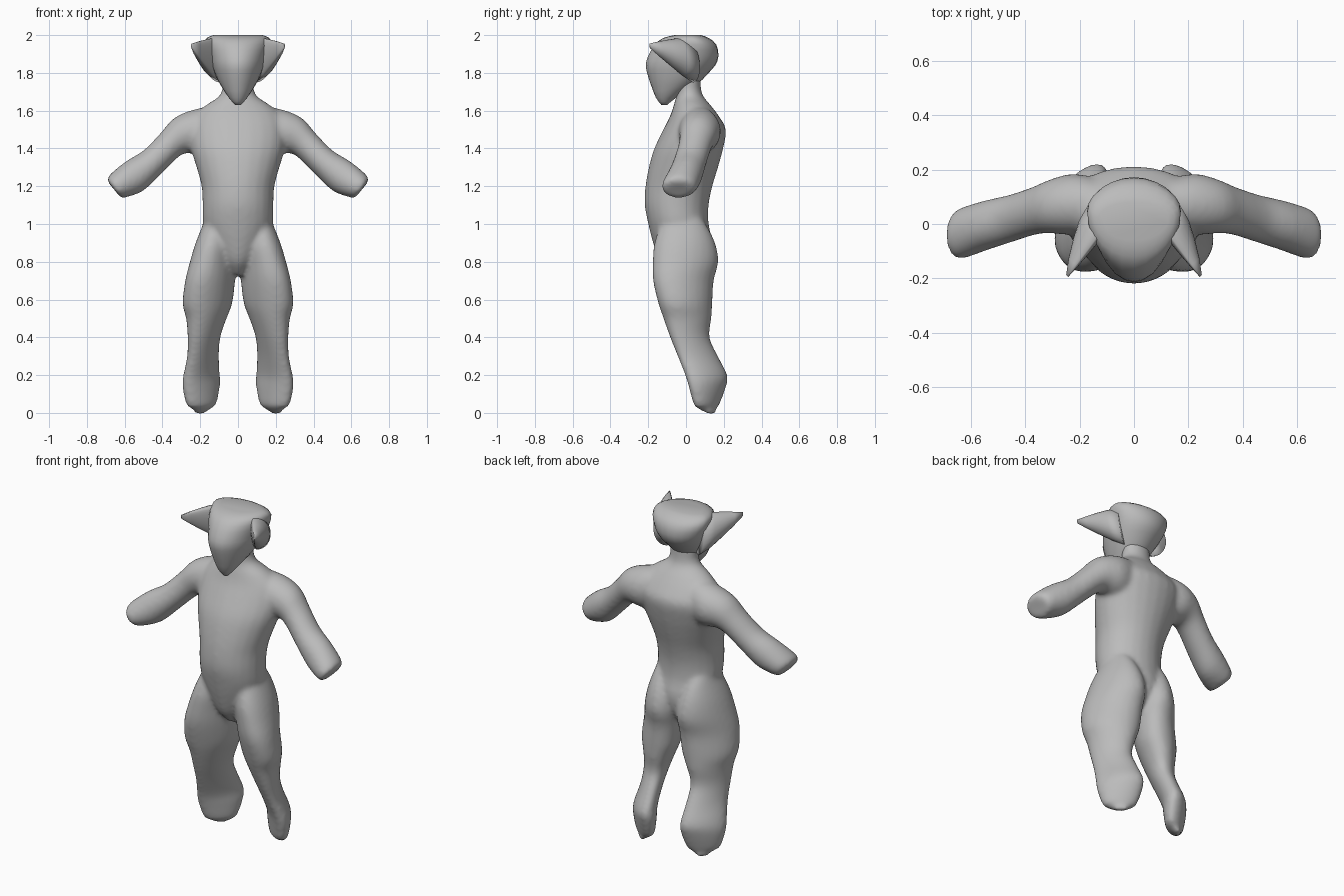
import bpy, bmesh, math
from mathutils import Vector

skin = bpy.data.materials.new("plain grey")
skin.diffuse_color = (0.5, 0.5, 0.5, 1)


def refine(rows, k=3):
    """Insert smoothly interpolated rows between the given ones."""
    rows = [Vector(r) for r in rows]
    out = []
    for i in range(len(rows) - 1):
        a, b = rows[i], rows[i + 1]
        ta = (b - rows[i - 1]) / 2 if i else b - a
        tb = (rows[i + 2] - a) / 2 if i + 2 < len(rows) else b - a
        for j in range(k):
            t = j / k
            out.append(a * (2*t**3 - 3*t*t + 1) + ta * (t**3 - 2*t*t + t)
                       + b * (3*t*t - 2*t**3) + tb * (t**3 - t*t))
    return out + [rows[-1]]


def loft(bm, rings, n=24):
    """Skin a closed tube through rings of points and cap both ends."""
    loops = [[bm.verts.new(p) for p in ring] for ring in rings]
    for a, b in zip(loops, loops[1:]):
        for i in range(n):
            j = (i + 1) % n
            bm.faces.new((a[i], a[j], b[j], b[i]))
    bm.faces.new(loops[0])
    bm.faces.new(loops[-1])


def level_ring(z, x0, x1, front, back, mid=0.5, n=24, skew=0.0):
    """Horizontal oval; mid places the widest point, skew slants its long axis."""
    cx, hx = (x0 + x1) / 2, abs(x1 - x0) / 2
    cy = front + (back - front) * mid
    pts = []
    for i in range(n):
        t = math.tau * i / n
        s = math.sin(t - skew)
        pts.append((cx + math.cos(t) * hx,
                    cy + s * ((back - cy) if s > 0 else (cy - front)), z))
    return pts


def cross_ring(c, u, v, dent=1.0, n=24):
    """Section around c with half axes u and v; dent flattens the -v side."""
    c, u, v = Vector(c), Vector(u), Vector(v)
    out = []
    for i in range(n):
        t = math.tau * i / n
        s = math.sin(t)
        out.append(c + u * math.cos(t) + v * (s if s > 0 else s * dent))
    return out


def finish(name, bm):
    bmesh.ops.recalc_face_normals(bm, faces=bm.faces)
    for f in bm.faces:
        f.smooth = True
    me = bpy.data.meshes.new(name)
    bm.to_mesh(me)
    bm.free()
    me.materials.append(skin)
    ob = bpy.data.objects.new(name, me)
    bpy.context.collection.objects.link(ob)
    return ob


# Body: torso, then an arm and a leg on each side, fused into one skin
body = bmesh.new()
torso = [  # z, half width, front y, back y
    (0.73, 0.03, -0.08, 0.06), (0.80, 0.09, -0.14, 0.12), (0.90, 0.15, -0.175, 0.14),
    (1.00, 0.185, -0.20, 0.12), (1.10, 0.188, -0.219, 0.12), (1.20, 0.193, -0.215, 0.14),
    (1.30, 0.22, -0.197, 0.17), (1.40, 0.25, -0.168, 0.197), (1.50, 0.26, -0.12, 0.212),
    (1.57, 0.235, -0.085, 0.175), (1.63, 0.17, -0.065, 0.13), (1.69, 0.09, -0.05, 0.085),
    (1.80, 0.085, -0.05, 0.075)]
loft(body, [level_ring(z, -w, w, f, b) for z, w, f, b in refine(torso)])

leg = [  # z, inner x, outer x, front y, back y, slant
    (1.05, 0.07, 0.165, -0.08, 0.06, 0), (1.00, 0.05, 0.185, -0.13, 0.105, 0.1),
    (0.90, 0.015, 0.225, -0.168, 0.155, 0.2), (0.80, 0.008, 0.255, -0.177, 0.172, 0.3),
    (0.70, 0.015, 0.28, -0.175, 0.147, 0.35), (0.58, 0.03, 0.294, -0.147, 0.14, 0.35),
    (0.50, 0.06, 0.275, -0.12, 0.135, 0.35), (0.40, 0.093, 0.267, -0.085, 0.125, 0.45),
    (0.30, 0.10, 0.27, -0.045, 0.17, 0.6), (0.20, 0.096, 0.29, -0.005, 0.22, 0.65),
    (0.14, 0.095, 0.295, 0.013, 0.213, 0.65), (0.045, 0.115, 0.275, 0.04, 0.178, 0.65),
    (0.025, 0.14, 0.25, 0.06, 0.165, 0.65), (-0.01, 0.19, 0.22, 0.125, 0.155, 0.5)]

arm = [  # upper x, z; lower x, z; front y, back y
    (0.08, 1.63, 0.12, 1.36, -0.03, 0.16), (0.22, 1.61, 0.22, 1.37, -0.04, 0.185),
    (0.335, 1.564, 0.275, 1.375, -0.035, 0.165), (0.41, 1.482, 0.32, 1.35, -0.04, 0.138),
    (0.50, 1.39, 0.41, 1.262, -0.068, 0.108), (0.59, 1.335, 0.50, 1.176, -0.097, 0.087),
    (0.67, 1.27, 0.585, 1.143, -0.127, 0.062), (0.692, 1.24, 0.62, 1.14, -0.122, 0.042),
    (0.684, 1.216, 0.645, 1.17, -0.08, 0.01)]

for s in (1, -1):
    loft(body, [level_ring(z, s * i, s * o, f, b, skew=s * k) for z, i, o, f, b, k in refine(leg)])
    loft(body, [cross_ring((s * (ax + bx) / 2, (f + b) / 2, (az + bz) / 2),
                           (s * (ax - bx) / 2, 0, (az - bz) / 2), (0, (b - f) / 2, 0))
                for ax, az, bx, bz, f, b in refine(arm)])
body_ob = finish("body", body)
rm = body_ob.modifiers.new("fuse", 'REMESH')
rm.mode, rm.voxel_size, rm.use_smooth_shade = 'VOXEL', 0.012, True
sm = body_ob.modifiers.new("soften", 'SMOOTH')
sm.factor, sm.iterations = 0.5, 12

# Head: wedge-shaped face, broad flat crown
head = bmesh.new()
skull = [  # z, half width, front y, back y, widest point
    (1.63, 0.015, -0.13, -0.10, 0.5), (1.67, 0.05, -0.16, -0.05, 0.5),
    (1.74, 0.095, -0.187, 0.06, 0.55), (1.79, 0.12, -0.203, 0.11, 0.6),
    (1.84, 0.14, -0.213, 0.155, 0.62), (1.89, 0.155, -0.20, 0.172, 0.66),
    (1.95, 0.172, -0.165, 0.16, 0.66), (1.985, 0.165, -0.12, 0.12, 0.64),
    (2.0, 0.13, -0.06, 0.08, 0.6)]
loft(head, [level_ring(z, -w, w, f, b, m) for z, w, f, b, m in refine(skull, 2)])
finish("head", head)

# Ears: broad based folds sweeping outward and forward to a point
ears = bmesh.new()
ear = [  # centre, half height, half breadth
    ((0.10, 0.02, 1.865), 0.115, 0.085), ((0.138, -0.035, 1.885), 0.098, 0.08),
    ((0.175, -0.09, 1.905), 0.07, 0.06), ((0.212, -0.145, 1.925), 0.04, 0.035),
    ((0.243, -0.192, 1.943), 0.012, 0.008)]
for s in (1, -1):
    loft(ears, [cross_ring((s * x, y, z), (0, -0.15 * h, h), (s * t * 0.8, t * 0.6, 0), 0.3)
                for (x, y, z), h, t in ear])
finish("ears", ears)
